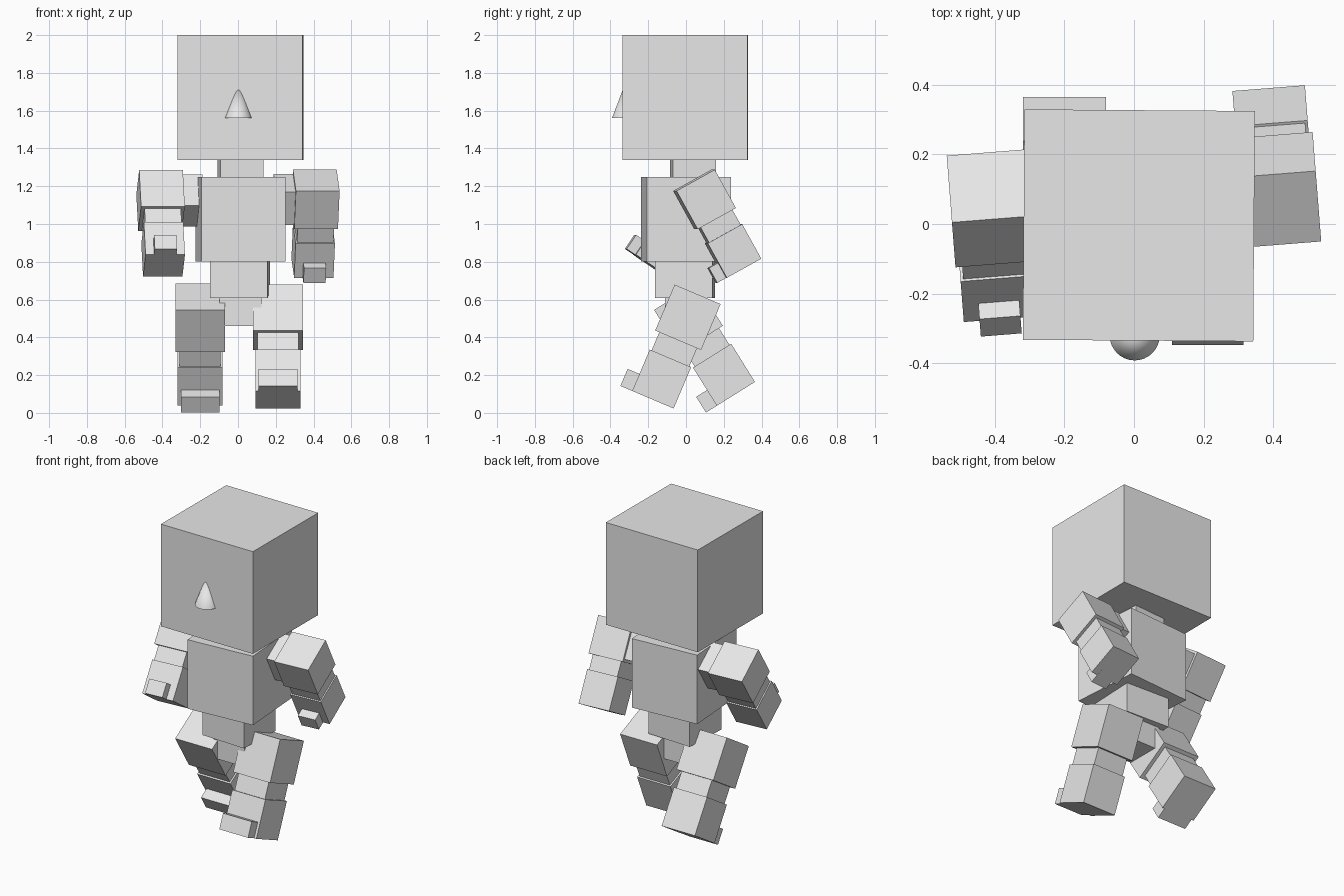
import bpy, bmesh
from math import radians
from mathutils import Matrix, Vector

cube = bpy.data.objects.get("Cube")
if cube:
    bpy.data.objects.remove(cube, do_unlink=True)

GREY = (0.8, 0.8, 0.8, 1.0)
mat = bpy.data.materials.new("plain_grey")
mat.use_nodes = True
mat.diffuse_color = GREY
mat.node_tree.nodes["Principled BSDF"].inputs["Base Color"].default_value = GREY


def add_object(name, bm, frame):
    mesh = bpy.data.meshes.new(name)
    bm.to_mesh(mesh)
    bm.free()
    mesh.materials.append(mat)
    obj = bpy.data.objects.new(name, mesh)
    obj.matrix_world = frame
    bpy.context.collection.objects.link(obj)
    return obj


def box(name, centre, size, frame=Matrix()):
    """Box with the given centre and size, inside a rotated frame."""
    if not isinstance(size, tuple):
        size = (size,) * 3
    bm = bmesh.new()
    bmesh.ops.create_cube(bm, size=1)
    bmesh.ops.scale(bm, vec=size, verts=bm.verts)
    return add_object(name, bm, frame @ Matrix.Translation(centre))


def pose(origin, yaw=0, swing=0):
    """Frame at origin; a positive swing carries the limb backward."""
    return (Matrix.Translation(origin) @ Matrix.Rotation(radians(yaw), 4, 'Z')
            @ Matrix.Rotation(radians(swing), 4, 'X'))


# Head, neck and body: name, centre, size, yaw
for name, centre, size, yaw in (
        ("head", (0.014, -0.004, 1.669), 0.662, -0.4),
        ("neck", (0.013, 0.037, 1.29), 0.23, 4),
        ("torso", (0.013, 0.0, 1.025), 0.447, 4),
        ("pelvis", (0.011, -0.005, 0.762), 0.305, -2.5),
        ("crotch", (0.013, 0.0, 0.571), 0.222, 0)):
    box(name, (0, 0, 0), size, pose(centre, yaw))

# Cone nose, half sunk into the face
bm = bmesh.new()
bmesh.ops.create_cone(bm, cap_ends=True, segments=32,
                      radius1=0.072, radius2=0, depth=0.19)
nose = add_object("nose", bm, Matrix.Translation((0.002, -0.32, 1.655)))
bpy.ops.object.select_all(action='DESELECT')
nose.select_set(True)
bpy.context.view_layer.objects.active = nose
bpy.ops.object.shade_smooth_by_angle(angle=radians(40))

# Legs: blocks strung down a swinging axis
for side, hip, swing in (("left", (0.212, 0.01, 0.506), -23),
                         ("right", (-0.2, 0.013, 0.503), 32)):
    f = pose(hip, 0, swing)
    box(side + "_thigh", (0, 0, 0), 0.264, f)
    box(side + "_knee", (0, 0, -0.19), 0.217, f)
    box(side + "_shin", (0, 0, -0.355), 0.238, f)
    box(side + "_toe", (0, -0.137, -0.425), (0.206, 0.1, 0.098), f)

# Arms: same build, turned with the torso
for side, sx, origin, swing in (("left", 1, (0.41, 0.098, 1.13), 29),
                                ("right", -1, (-0.41, 0.045, 1.125), -34)):
    f = pose(origin, 4.5, swing)
    box(side + "_shoulder", (-0.12 * sx, 0, 0), 0.199, f)
    box(side + "_upper_arm", (0, 0, 0), 0.232, f)
    box(side + "_elbow", (0, 0, -0.16), 0.193, f)
    box(side + "_forearm", (0, 0, -0.312), 0.209, f)
    box(side + "_thumb", (0, -0.109, -0.372), (0.118, 0.1, 0.09), f)
